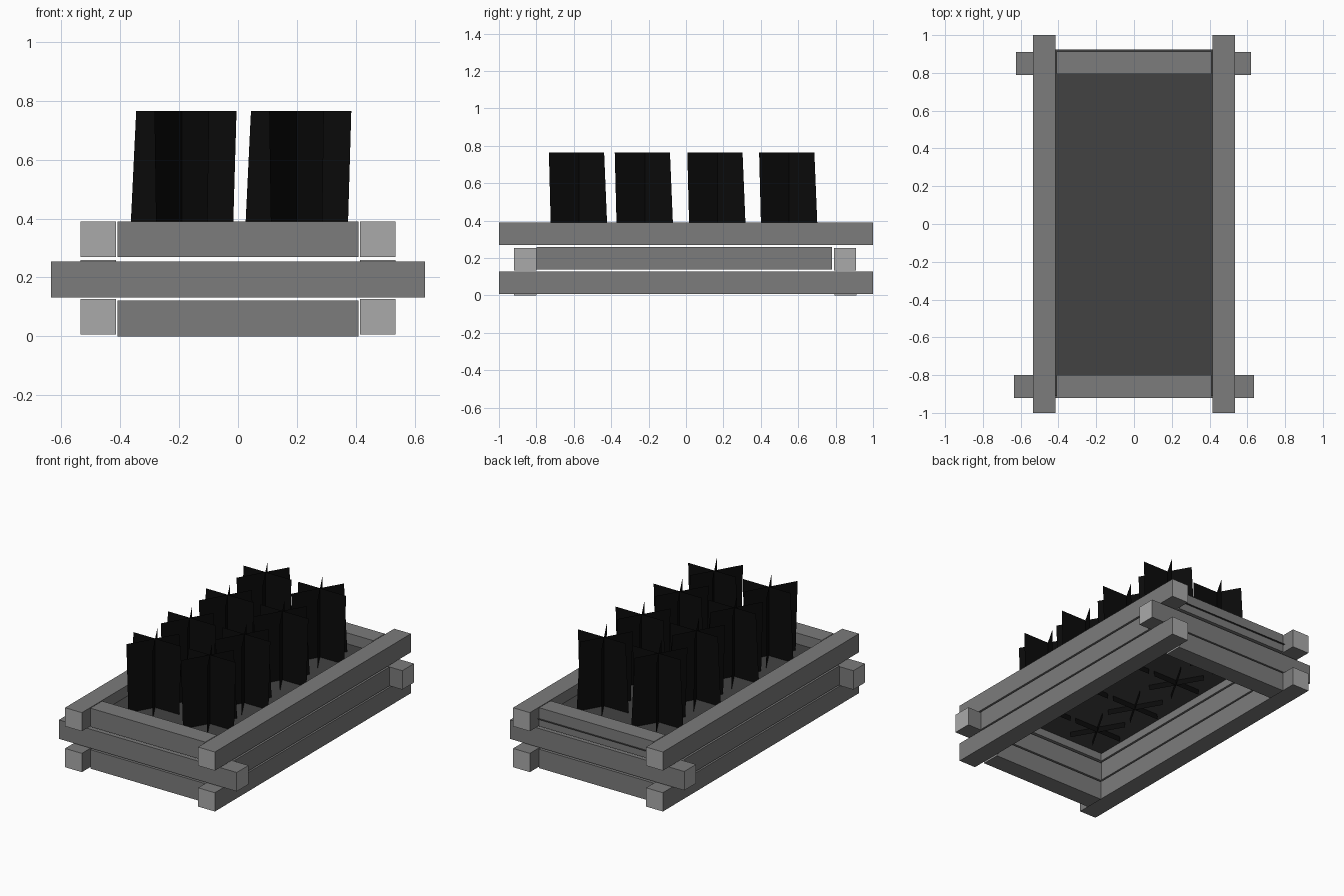
import bpy, math

if "Cube" in bpy.data.objects:
    bpy.data.objects.remove(bpy.data.objects["Cube"])


def material(name, v):
    m = bpy.data.materials.new(name)
    m.diffuse_color = (v, v, v, 1)
    m.use_nodes = True
    m.node_tree.nodes["Principled BSDF"].inputs["Base Color"].default_value = m.diffuse_color
    return m


BARK = material("grey timber", 0.2)
END = material("pale end grain", 0.4)
SOIL = material("dark soil", 0.055)
LEAF = material("black leaves", 0.003)


def mesh_object(name, verts, faces, mats):
    me = bpy.data.meshes.new(name)
    me.from_pydata(verts, [], faces)
    for m in mats:
        me.materials.append(m)
    ob = bpy.data.objects.new(name, me)
    bpy.context.collection.objects.link(ob)
    return ob


def timber(name, x0, x1, y0, y1, z0, z1, axis):
    """Square beam whose two ends along the axis are paler."""
    v = [(x, y, z) for x in (x0, x1) for y in (y0, y1) for z in (z0, z1)]
    f = [(0, 1, 3, 2), (4, 6, 7, 5), (0, 4, 5, 1),
         (2, 3, 7, 6), (0, 2, 6, 4), (1, 5, 7, 3)]
    ob = mesh_object(name, v, f, (BARK, END))
    for p in ob.data.polygons:
        if abs(p.normal[axis]) > 0.9:
            p.material_index = 1
    return ob


# Bottom and top courses: long side beams with short boards between them
for label, z0, z1, b0, b1 in (("bottom", 0.006, 0.127, 0.0, 0.122),
                              ("top", 0.27, 0.39, 0.27, 0.39)):
    for side, x in (("left", -0.475), ("right", 0.475)):
        timber(f"{label}_{side}_beam", x - 0.06, x + 0.06, -1, 1, z0, z1, 1)
    timber(f"{label}_front_board", -0.41, 0.41, -0.92, -0.80, b0, b1, 0)
    timber(f"{label}_back_board", -0.41, 0.41, 0.795, 0.912, b0, b1, 0)

# Middle course: cross beams at the ends with long boards between them
timber("middle_front_beam", -0.635, 0.635, -0.92, -0.80, 0.132, 0.254, 0)
timber("middle_back_beam", -0.625, 0.62, 0.79, 0.91, 0.132, 0.254, 0)
for side, x in (("left", -0.475), ("right", 0.475)):
    timber(f"middle_{side}_board", x - 0.06, x + 0.06, -0.80, 0.78, 0.137, 0.259, 1)

# Soil sheet
mesh_object("soil", [(-0.45, -0.91, 0.32), (0.45, -0.91, 0.32),
                     (0.45, 0.925, 0.32), (-0.45, 0.925, 0.32)],
            [(0, 1, 2, 3)], (SOIL,))

# Plants: three crossed upright sheets, each leaning slightly along itself
for i, cx in enumerate((-0.191, 0.199)):
    for j, cy in enumerate((-0.572, -0.22, 0.168, 0.552)):
        verts, faces = [], []
        for k in range(3):
            a = -k * math.pi / 3
            for s, z in ((-0.178, 0.285), (0.172, 0.285), (0.186, 0.765), (-0.155, 0.765)):
                verts.append((cx + s * math.cos(a), cy + s * math.sin(a), z))
            faces.append(tuple(range(4 * k, 4 * k + 4)))
        mesh_object(f"plant_{i}_{j}", verts, faces, (LEAF,))
